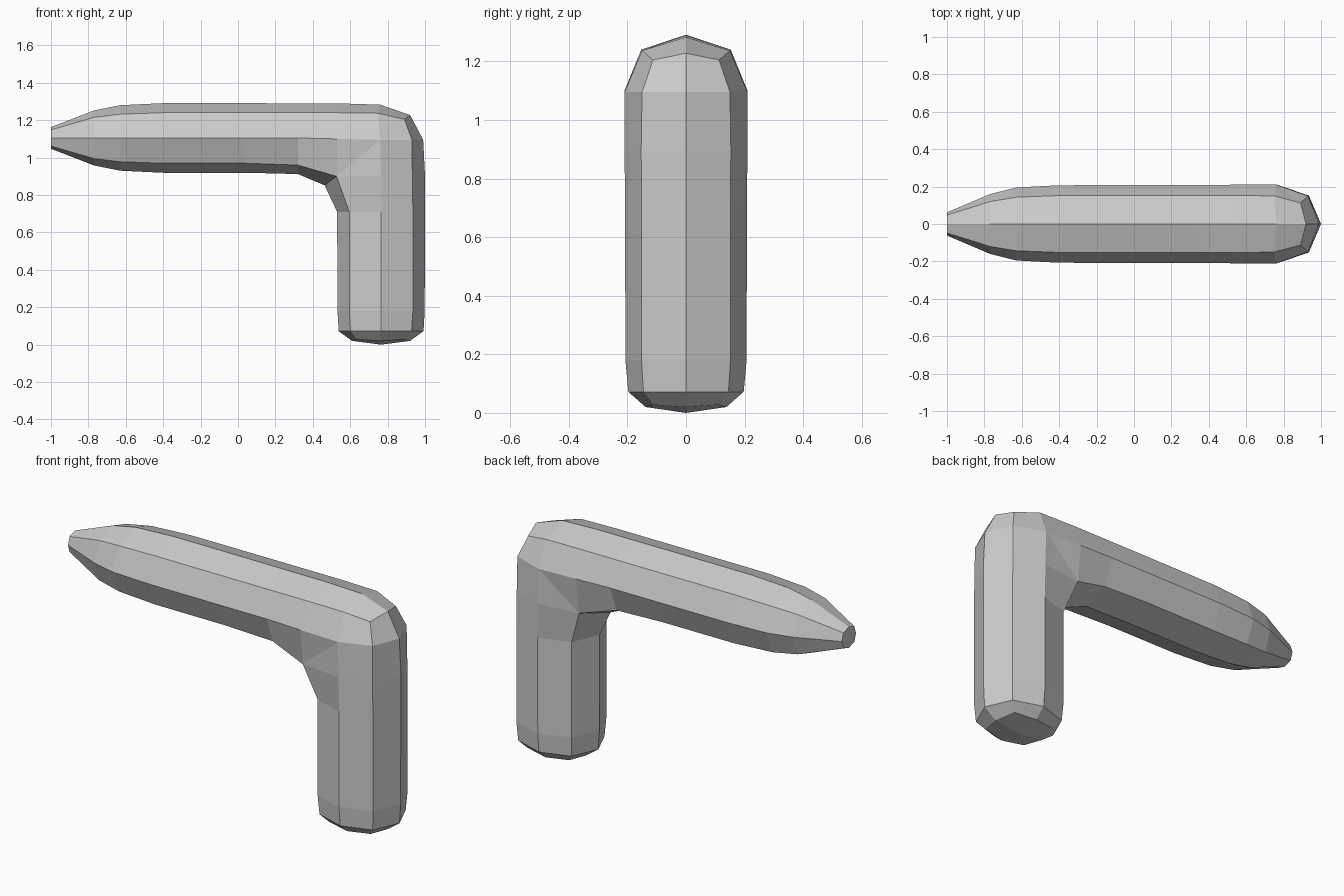
import bpy, bmesh

if "Cube" in bpy.data.objects:
    bpy.data.objects.remove(bpy.data.objects["Cube"])

BAR_Z, LEG_X = 1.105, 0.765


def bar_ring(x, rz, ry, dz, dy):
    # half octagon across the bar: top, upper diagonal, side, lower diagonal, bottom
    return [(x, 0, BAR_Z + rz), (x, -dy, BAR_Z + dz), (x, -ry, BAR_Z),
            (x, -dy, BAR_Z - dz), (x, 0, BAR_Z - rz)]


def leg_ring(z, rx, ry, dx, dy, zd=None):
    # half octagon across the leg: outer, outer diagonal, side, inner diagonal, inner
    zd = z if zd is None else zd
    return [(LEG_X + rx, 0, z), (LEG_X + dx, -dy, zd), (LEG_X, -ry, z),
            (LEG_X - dx, -dy, zd), (LEG_X - rx, 0, z)]


# Tapered bar
rings = [[(-1, 0, BAR_Z)] * 5]
rings += [bar_ring(*r) for r in [
    (-1.0, .058, .062, .043, .048),
    (-.87, .108, .117, .081, .088),
    (-.77, .147, .16, .11, .12),
    (-.63, .175, .195, .127, .143),
    (-.40, .186, .207, .135, .152),
    (.04, .186, .208, .135, .153)]]
rings.append([(.32, 0, 1.29), (.32, -.153, 1.24), (.32, -.208, 1.105),
              (.32, -.153, .96), (.32, 0, .912)])

# Rounded elbow, its rings fan out from the shared inner corner
inner = [(.527, -.185, .90), (.463, 0, .852)]
side = (.76, -.21, 1.095)
rings += [half + inner for half in [
    [(.53, 0, 1.29), (.53, -.153, 1.24), (.53, -.21, 1.10)],
    [(.76, 0, 1.283), (.75, -.15, 1.237), side],
    [(.92, 0, 1.228), (.89, -.113, 1.205), side],
    [(.99, 0, 1.095), (.93, -.15, 1.095), side],
    [(1.0, 0, .90), (.932, -.153, .90), (.765, -.21, .90)]]]

# Leg with its rounded foot
rings += [leg_ring(*r) for r in [
    (.71, .235, .208, .17, .152),
    (.18, .233, .207, .17, .152),
    (.072, .227, .197, .163, .145),
    (.020, .155, .138, .128, .112, .028)]]
rings.append([(LEG_X, 0, 0)] * 5)

# Skin the mirrored rings into one closed body
bm = bmesh.new()
loops = []
for half in rings:
    full = half + [(x, -y, z) for x, y, z in half[3:0:-1]]
    loops.append([bm.verts.new(p) for p in full])
for a, b in zip(loops, loops[1:]):
    for i in range(8):
        j = (i + 1) % 8
        bm.faces.new((a[i], a[j], b[j], b[i]))
bmesh.ops.remove_doubles(bm, verts=bm.verts, dist=.0005)
bmesh.ops.recalc_face_normals(bm, faces=bm.faces)

mesh = bpy.data.meshes.new("bent_body")
bm.to_mesh(mesh)
bm.free()
bpy.context.collection.objects.link(bpy.data.objects.new("bent_body", mesh))
